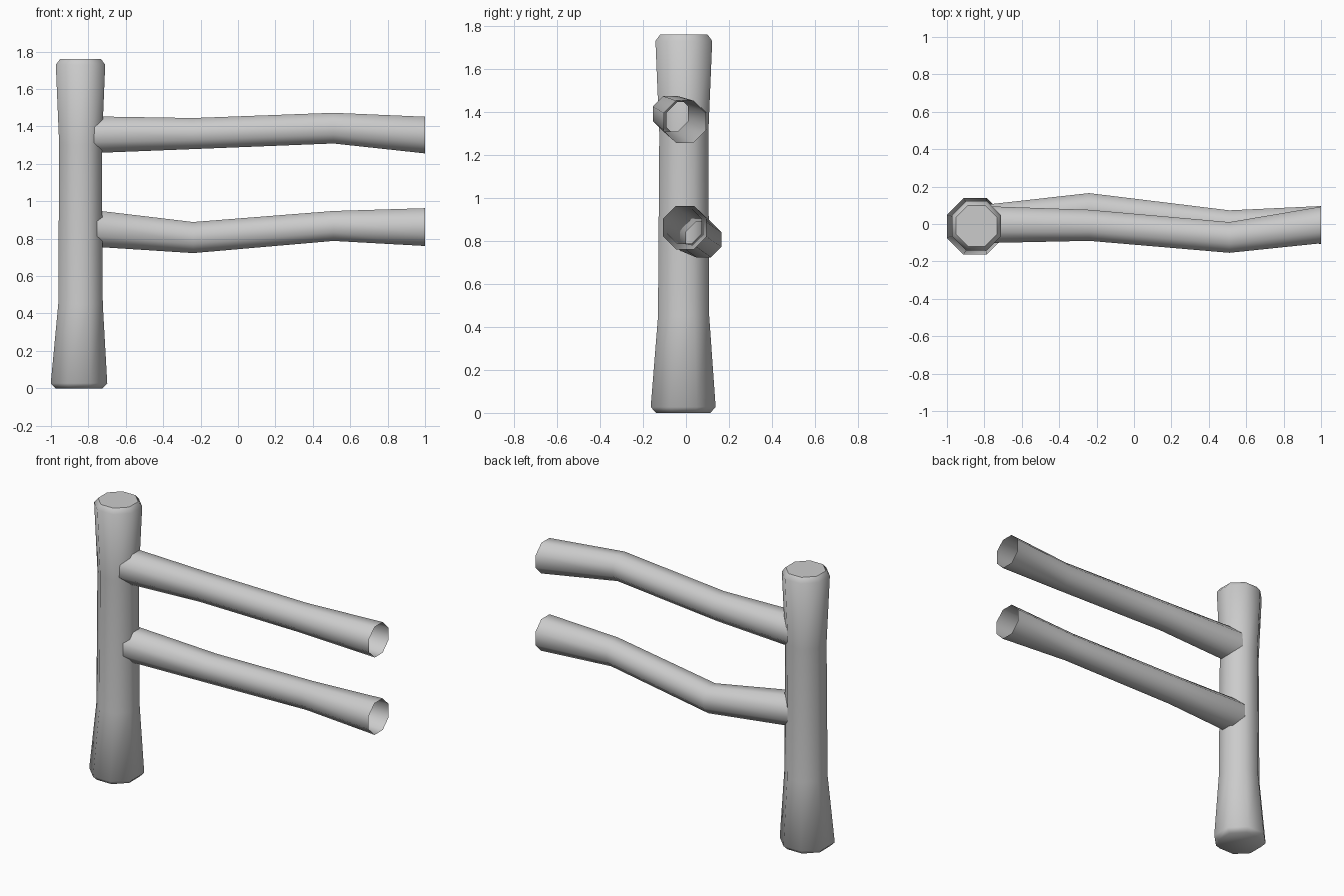
import bpy, bmesh
from math import pi, cos, sin
from mathutils import Vector

if "Cube" in bpy.data.objects:
    bpy.data.objects.remove(bpy.data.objects["Cube"])

SIDES = 8


def loft(name, rings, axis, cap):
    """Octagonal skin through (x, y, z, flat radius) rings along an axis."""
    bm = bmesh.new()
    loops = []
    for x, y, z, r in rings:
        r /= cos(pi / SIDES)
        loop = []
        for i in range(SIDES):
            a = 2 * pi * (i + 0.5) / SIDES
            u, v = r * cos(a), r * sin(a)
            off = Vector((u, v, 0)) if axis == 'Z' else Vector((0, u, v))
            loop.append(bm.verts.new(Vector((x, y, z)) + off))
        loops.append(loop)
    for a, b in zip(loops, loops[1:]):
        for i in range(SIDES):
            j = (i + 1) % SIDES
            bm.faces.new((a[i], a[j], b[j], b[i]))
    if cap:
        bm.faces.new(loops[0][::-1])
        bm.faces.new(loops[-1])
    mesh = bpy.data.meshes.new(name)
    bm.to_mesh(mesh)
    bm.free()
    obj = bpy.data.objects.new(name, mesh)
    bpy.context.collection.objects.link(obj)
    bpy.ops.object.select_all(action='DESELECT')
    obj.select_set(True)
    bpy.context.view_layer.objects.active = obj
    bpy.ops.object.shade_smooth_by_angle(angle=0.87)
    return obj


# Upright log post with chamfered ends
loft("post", [(-0.85, -0.013, 0.0, 0.126), (-0.85, -0.013, 0.027, 0.151),
              (-0.842, -0.011, 0.45, 0.119), (-0.842, -0.010, 1.3, 0.114),
              (-0.842, -0.010, 1.73, 0.132), (-0.842, -0.010, 1.76, 0.110)],
     'Z', True)

# Crooked rails, buried in the post and open at the far end
loft("upper_rail", [(-0.85, -0.003, 1.355, 0.100), (-0.24, -0.007, 1.362, 0.083),
                    (0.51, -0.072, 1.391, 0.082), (1.0, -0.005, 1.354, 0.098)],
     'X', False)
loft("lower_rail", [(-0.85, -0.003, 0.862, 0.100), (-0.24, 0.082, 0.806, 0.083),
                    (0.51, -0.007, 0.868, 0.080), (1.0, -0.005, 0.862, 0.101)],
     'X', False)
